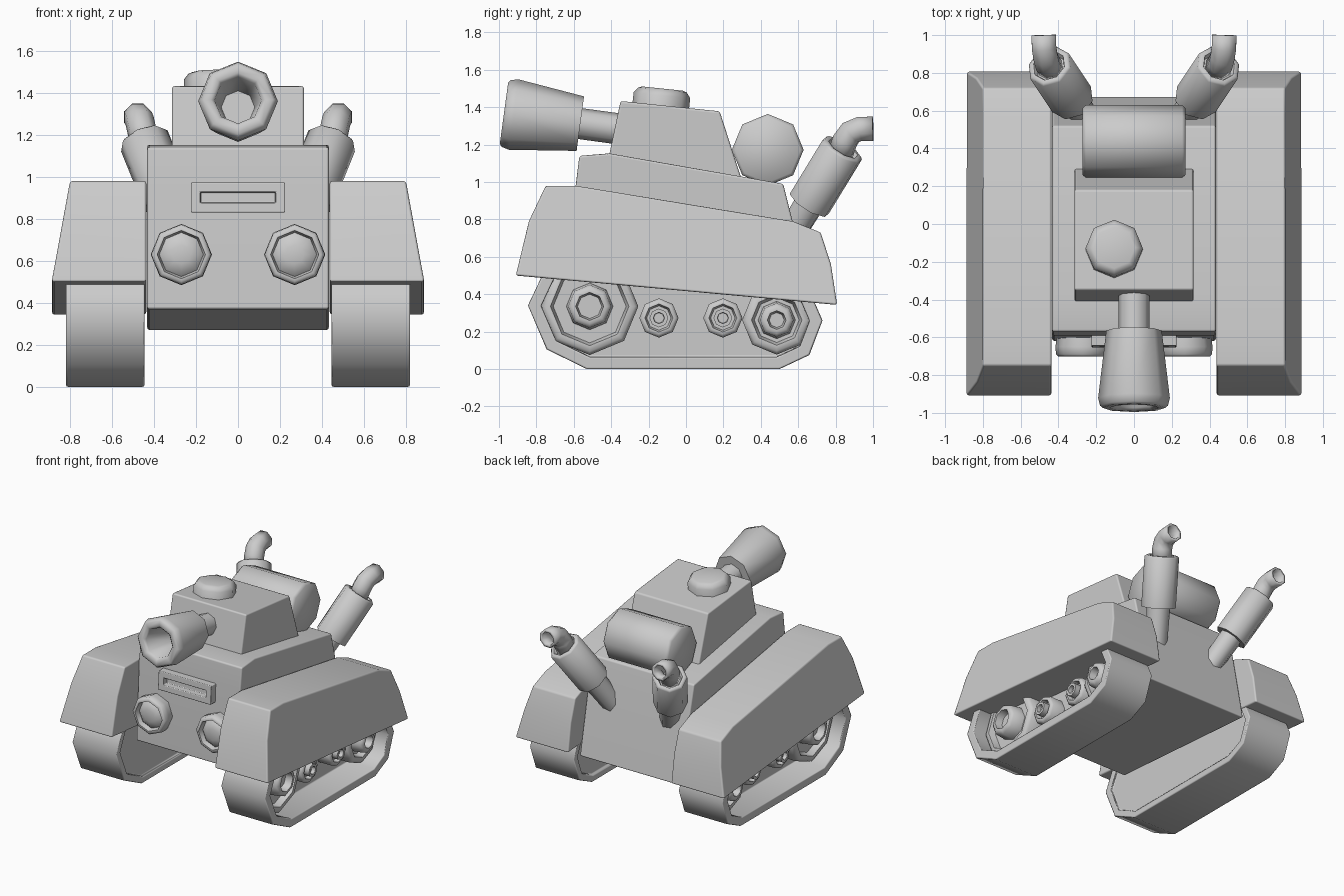
import bpy, bmesh, math
from mathutils import Vector

if "Cube" in bpy.data.objects:
    bpy.data.objects.remove(bpy.data.objects["Cube"])


def finish(bm, name, bevel=0.012, mirror=False, angle=50):
    bmesh.ops.recalc_face_normals(bm, faces=bm.faces)
    me = bpy.data.meshes.new(name)
    bm.to_mesh(me)
    bm.free()
    me.shade_smooth()
    me.set_sharp_from_angle(angle=math.radians(angle))
    ob = bpy.data.objects.new(name, me)
    bpy.context.collection.objects.link(ob)
    if bevel:
        b = ob.modifiers.new("bevel", 'BEVEL')
        b.width, b.segments = bevel, 2
        b.limit_method, b.angle_limit = 'ANGLE', math.radians(angle)
        b.harden_normals = True
    if mirror:
        ob.modifiers.new("mirror", 'MIRROR')
    return ob


def prism(profile, x0, x1):
    """Side profile (y, z) spanned across x; x1 may be one value per point."""
    bm = bmesh.new()
    n = len(profile)
    xs = x1 if isinstance(x1, list) else [x1] * n
    a = [bm.verts.new((x0, y, z)) for y, z in profile]
    b = [bm.verts.new((x, y, z)) for x, (y, z) in zip(xs, profile)]
    inner, outer = bm.faces.new(a), bm.faces.new(b[::-1])
    for i in range(n):
        j = (i + 1) % n
        bm.faces.new((a[i], b[i], b[j], a[j]))
    bmesh.ops.recalc_face_normals(bm, faces=bm.faces)
    return bm, inner, outer


def recess(bm, face, margin, offset):
    bmesh.ops.inset_region(bm, faces=[face], thickness=margin, use_even_offset=True)
    edge = bmesh.ops.inset_region(bm, faces=[face], thickness=0.001, use_even_offset=True)
    bmesh.ops.translate(bm, verts=list(face.verts), vec=offset)


def lathe(name, profile, origin, axis, n=8, **kw):
    """Turned part: (radius, distance along axis) pairs, first and last rings capped."""
    bm = bmesh.new()
    a, o = Vector(axis).normalized(), Vector(origin)
    up = Vector((0, 0, 1)) if abs(a.z) < 0.95 else Vector((1, 0, 0))
    u = (up - a * up.dot(a)).normalized()
    v = a.cross(u)
    rings = []
    for r, h in profile:
        rings.append([bm.verts.new(o + a * h + (u * math.cos(t) + v * math.sin(t)) * r)
                      for t in (2 * math.pi * k / n for k in range(n))])
    for p, q in zip(rings, rings[1:]):
        for k in range(n):
            m = (k + 1) % n
            bm.faces.new((p[k], p[m], q[m], q[k]))
    bm.faces.new(rings[0])
    bm.faces.new(rings[-1])
    return finish(bm, name, **kw)


# Hull and turret
hull = [(-0.62, 0.37), (-0.59, 0.98), (-0.57, 1.14), (-0.41, 1.153), (0.52, 0.99),
        (0.57, 0.79), (0.675, 0.27)]
finish(prism(hull, -0.433, 0.433)[0], "hull", angle=30)
turret = [(-0.42, 1.1), (-0.35, 1.433), (0.18, 1.378), (0.305, 0.99)]
finish(prism(turret, -0.315, 0.315)[0], "turret", angle=30)

# Fenders, flaring outward toward the bottom
fender = [(-0.91, 0.50), (-0.84, 0.79), (-0.75, 0.98), (-0.59, 0.98), (0.57, 0.79),
          (0.72, 0.73), (0.775, 0.56), (0.808, 0.343)]
flare = [0.888, 0.835, 0.80, 0.80, 0.80, 0.80, 0.838, 0.888]
finish(prism(fender, 0.437, flare)[0], "fender", mirror=True, angle=35)

# Tracks: a band around a recessed plate
track = [(-0.53, 0), (-0.745, 0.105), (-0.845, 0.34), (-0.75, 0.54), (-0.52, 0.63),
         (0.48, 0.48), (0.66, 0.42), (0.73, 0.26), (0.66, 0.075), (0.5, 0)]
bm, inner, outer = prism(track, 0.445, 0.82)
recess(bm, outer, 0.065, (-0.22, 0, 0))
recess(bm, inner, 0.05, (0.02, 0, 0))
finish(bm, "track", mirror=True, bevel=0.018, angle=70)

# Road wheels with hollow hubs
for name, y, z, r, hub in (("front_wheel", -0.515, 0.335, 0.26, 0.115),
                           ("rear_wheel", 0.485, 0.262, 0.185, 0.09)):
    lathe(name, [(r, 0), (r, 0.11), (r - 0.02, 0.13), (r - 0.05, 0.13), (r - 0.065, 0.08),
                 (hub + 0.01, 0.08), (hub, 0.17), (hub - 0.02, 0.185), (hub - 0.04, 0.185),
                 (hub - 0.05, 0.13)],
          (0.59, y, z), (1, 0, 0), mirror=True, bevel=0)
for y in (-0.145, 0.197):
    lathe("small_wheel", [(0.105, 0), (0.105, 0.11), (0.09, 0.125), (0.075, 0.125),
                          (0.065, 0.09), (0.05, 0.09), (0.05, 0.15), (0.03, 0.15),
                          (0.028, 0.12)],
          (0.59, y, 0.273), (1, 0, 0), mirror=True, bevel=0)

# Gun with flared hollow muzzle
aim = Vector((0, -0.99, 0.135))
gun = Vector((0, -0.565, 1.312))
lathe("gun_barrel", [(0.083, -0.3), (0.083, 0.05)], gun, aim, bevel=0)
lathe("gun_muzzle", [(0.147, 0), (0.19, 0.36), (0.18, 0.40), (0.165, 0.412), (0.13, 0.412),
                     (0.112, 0.395), (0.08, 0.14)], gun, aim, bevel=0)

# Hatch, fuel drum
lathe("hatch", [(0.152, -0.05), (0.152, 0.06), (0.13, 0.088), (0.11, 0.095)],
      (-0.105, -0.135, 1.405), (0, 0.104, 1), bevel=0)
lathe("fuel_drum", [(0.175, -0.273), (0.192, -0.255), (0.192, 0.255), (0.175, 0.273)],
      (0, 0.437, 1.172), (1, 0, 0), bevel=0)

# Headlights with domed lenses
lathe("headlight", [(0.13, -0.05), (0.146, 0.06), (0.143, 0.10), (0.13, 0.112), (0.115, 0.112),
                    (0.105, 0.075), (0.085, 0.093), (0.045, 0.105)],
      (0.27, -0.59, 0.63), (0, -1, 0), mirror=True, bevel=0)

# Vision slit
bm, _, _ = prism([(-0.655, 0.83), (-0.645, 0.973), (-0.5, 0.973), (-0.5, 0.83)], -0.225, 0.225)
front = min(bm.faces, key=lambda f: f.calc_center_median().y)
recess(bm, front, 0.046, (0, 0.045, 0))
finish(bm, "vision_slit", bevel=0.006)

# Exhausts: lower pipe, muffler and bent hollow outlet
low, lean = Vector((0.33, 0.66, 0.885)), Vector((0.12, 0.18, 0.295))
lathe("exhaust_pipe", [(0.078, -0.26), (0.083, 0.02)], low, lean, mirror=True, bevel=0)
lathe("muffler", [(0.122, 0), (0.122, 0.355), (0.11, 0.366), (0.09, 0.366), (0.08, 0.34)],
      low, lean, mirror=True, bevel=0)
cu = bpy.data.curves.new("exhaust_outlet", 'CURVE')
cu.dimensions = '3D'
cu.bevel_depth, cu.bevel_resolution = 0.07, 2
path = [(0.44, 0.825, 1.15), (0.458, 0.85, 1.22), (0.468, 0.882, 1.265), (0.476, 0.93, 1.284),
        (0.478, 1.0, 1.285)]
for side in (1, -1):
    sp = cu.splines.new('POLY')
    sp.points.add(len(path) - 1)
    for p, (x, y, z) in zip(sp.points, path):
        p.co = (side * x, y, z, 1)
    sp.use_smooth = True
outlet = bpy.data.objects.new("exhaust_outlet", cu)
bpy.context.collection.objects.link(outlet)
s = outlet.modifiers.new("wall", 'SOLIDIFY')
s.thickness, s.offset = 0.02, -1
